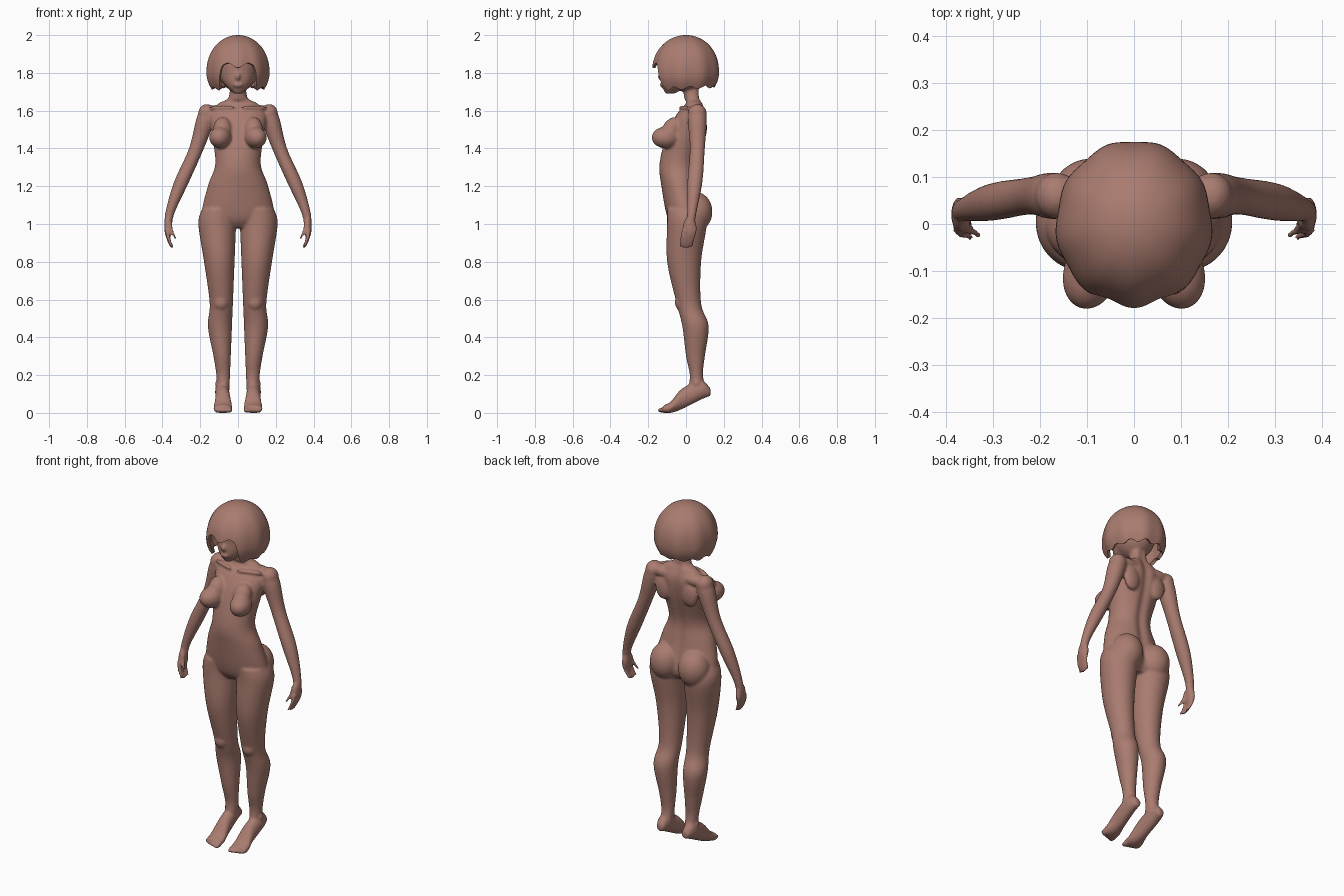
import bpy, bmesh
from math import sin, cos, pi, exp, radians
from mathutils import Matrix, Vector

cube = bpy.data.objects.get("Cube")
if cube:
    bpy.data.objects.remove(cube, do_unlink=True)

clay = bpy.data.materials.new("rosy_clay")
clay.use_nodes = True
clay.diffuse_color = (.4, .2, .16, 1)
clay.node_tree.nodes["Principled BSDF"].inputs["Base Color"].default_value = clay.diffuse_color


def catmull(before, start, end, after, t):
    """Smooth value between start and end."""
    slope = (end - before) / 2
    slope_end = (after - start) / 2
    rise = end - start
    return start + t * (slope + t * (3 * rise - 2 * slope - slope_end
                                     + t * (slope + slope_end - 2 * rise)))


def smooth_rows(rows, steps=6):
    padded = [rows[0], *rows, rows[-1]]
    result = []
    for window in zip(padded, padded[1:], padded[2:], padded[3:]):
        for step in range(steps):
            result.append([catmull(*values, step / steps) for values in zip(*window)])
    return result + [rows[-1]]


def loft(bm, rows, along="z", side=1, sides=32, groove=0):
    """Skin ellipses given as (position, x start, x end, low, high)."""
    rings = []
    for position, x_start, x_end, low, high in smooth_rows(rows):
        ring = []
        for k in range(sides):
            angle = 2 * pi * k / sides
            x = (x_start + x_end + (x_end - x_start) * cos(angle)) / 2
            across = (low + high + (high - low) * sin(angle)) / 2
            if sin(angle) > 0:
                across -= groove * exp(-(x / .025) ** 2)
            point = (side * x, across, position) if along == "z" else (side * x, position, across)
            ring.append(bm.verts.new(point))
        rings.append(ring)
    for ring, following in zip(rings, rings[1:]):
        for k in range(sides):
            bm.faces.new((ring[k - 1], ring[k], following[k], following[k - 1]))
    bm.faces.new(rings[0])
    bm.faces.new(rings[-1])


def limb(bm, rows, side):
    """Round limb given as (z, x, y, radius)."""
    loft(bm, [(z, x - r, x + r, y - r, y + r) for z, x, y, r in rows], side=side, sides=20)


def finger(bm, root, curl, forward, side):
    """Tapered digit hanging from its root and curling towards the body."""
    limb(bm, [(root.z - .03 * joint, root.x - curl * joint ** 2,
               root.y - forward * joint, .012 - .0015 * joint) for joint in range(4)], side)


def blob(bm, centre, radii, side=1, turn=0, tilt=0):
    x, y, z = centre
    matrix = (Matrix.Translation((side * x, y, z)) @ Matrix.Rotation(side * turn, 4, "Z")
              @ Matrix.Rotation(tilt, 4, "X") @ Matrix.Diagonal((*radii, 1)))
    bmesh.ops.create_uvsphere(bm, u_segments=28, v_segments=18, radius=1, matrix=matrix)


def finish(name, bm):
    bmesh.ops.recalc_face_normals(bm, faces=bm.faces)
    mesh = bpy.data.meshes.new(name)
    bm.to_mesh(mesh)
    bm.free()
    mesh.materials.append(clay)
    obj = bpy.data.objects.new(name, mesh)
    bpy.context.collection.objects.link(obj)
    return obj


def apply_and_shade(obj):
    bpy.ops.object.select_all(action="DESELECT")
    bpy.context.view_layer.objects.active = obj
    obj.select_set(True)
    for modifier in list(obj.modifiers):
        bpy.ops.object.modifier_apply(modifier=modifier.name)
    bpy.ops.object.shade_smooth_by_angle(angle=radians(50))


# Torso and neck, then jaw: z, half width, front, back
TORSO = [(.98, .11, -.06, .07), (1.04, .19, -.1, .1), (1.2, .16, -.13, .07),
         (1.32, .12, -.14, .06), (1.48, .14, -.1, .1), (1.58, .15, -.05, .11),
         (1.64, .1, 0, .09), (1.67, .05, -.01, .08), (1.78, .04, -.02, .08)]
JAW = [(1.69, .02, -.11, -.06), (1.74, .07, -.13, .02),
       (1.8, .1, -.13, .1), (1.88, .1, -.12, .12)]
# Leg: z, outer edge, front, back
LEG = [(1.08, .19, -.1, .09), (1, .21, -.1, .11), (.8, .18, -.1, .08),
       (.58, .15, -.05, .08), (.46, .16, -.02, .12), (.3, .13, 0, .1),
       (.2, .115, .02, .09), (.12, .11, .01, .11)]
# Raised heel to ball of foot: y, inner edge, outer edge, sole, instep
FOOT = [(.13, .06, .1, .09, .13), (.08, .05, .12, .07, .17), (-.02, .04, .12, .02, .13),
        (-.08, .03, .13, 0, .06), (-.12, .03, .13, 0, .04)]
# Shoulder to wrist: z, x, radius
ARM = [(1.62, .16, .03), (1.56, .17, .05), (1.4, .22, .04),
       (1.22, .3, .04), (1.06, .36, .025), (.98, .37, .02)]

body = bmesh.new()
loft(body, [(z, -half, half, front, back) for z, half, front, back in TORSO],
     sides=64, groove=.014)
loft(body, [(z, -half, half, front, back) for z, half, front, back in JAW])
# Cranium, nose and mouth
blob(body, (0, 0, 1.83), (.11, .13, .13))
blob(body, (0, -.13, 1.78), (.013, .02, .02))
blob(body, (0, -.13, 1.735), (.025, .01, .01))

for side in (1, -1):
    # The inner edge of the leg drifts outwards towards the ankle
    loft(body, [(z, .05 - .04 * z, outer, front, back) for z, outer, front, back in LEG],
         side=side)
    loft(body, FOOT, along="y", side=side)
    for toe in range(5):
        blob(body, (.045 + .017 * toe, -.125 + .006 * toe, .014),
             (.015 if toe == 0 else .011, .026, .014), side)
    # Knee cap and outer ankle
    blob(body, (.09, -.025, .585), (.04, .034, .045), side)
    blob(body, (.11, .055, .155), (.011, .016, .018), side)

    # The forearm swings gently forwards
    limb(body, [(z, x, .06 - .1 * max(0, 1.35 - z), r) for z, x, r in ARM], side)
    # Shoulder cap, shoulder slope, collar bone and shoulder blade
    blob(body, (.165, .06, 1.585), (.046, .05, .05), side)
    blob(body, (.1, .06, 1.595), (.09, .045, .035), side)
    blob(body, (.085, -.01, 1.615), (.075, .014, .012), side, turn=.35)
    blob(body, (.085, .085, 1.51), (.05, .026, .07), side)
    # Palm, fingers and thumb
    blob(body, (.37, .02, .98), (.02, .037, .06), side)
    for i in range(4):
        middle = i in (1, 2)
        root = Vector((.374, .046 - .019 * i, .96 if middle else .97))
        finger(body, root, .003, .006, side)
    finger(body, Vector((.36, .005, 1.01)), .0036, .01, side)

    # Chest and hip masses
    blob(body, (.093, -.105, 1.458), (.058, .078, .058), side, turn=.25)
    blob(body, (.082, -.075, 1.5), (.05, .05, .07), side, tilt=-.5)
    blob(body, (.092, .05, 1.065), (.088, .09, .105), side)

# Fuse the overlapping masses into one skin
figure = finish("body", body)
remesh = figure.modifiers.new("merge", "REMESH")
remesh.mode = "VOXEL"
remesh.voxel_size = .007
soften = figure.modifiers.new("soften", "SMOOTH")
soften.iterations = 6
apply_and_shade(figure)


# Bobbed hair: shell with a raised fringe and scalloped hem
def hem_height(angle):
    from_front = min(angle, 2 * pi - angle)
    blend = min(max((from_front - radians(30)) / radians(13), 0), 1)
    blend *= blend * (3 - 2 * blend)
    fringe = 1.84 - .012 * cos(from_front * 9)
    lock = 1.71 + .02 * from_front / pi + .008 * cos(from_front * 11)
    return fringe + (lock - fringe) * blend


COLUMNS, ROWS, TOP, WIDEST = 120, 28, 2, 1.8
hair = bmesh.new()
crown = hair.verts.new((0, 0, TOP))
rings = []
for row in range(1, ROWS + 1):
    t = row / ROWS
    ring = []
    for k in range(COLUMNS):
        angle = 2 * pi * k / COLUMNS
        z = TOP - (TOP - hem_height(angle)) * (1 - cos(t * pi / 2)) ** .9
        rise = (z - WIDEST) / (TOP - WIDEST)
        width = (1 - rise ** 2.2) ** .5 if rise > 0 else 1 - .9 * rise ** 2
        # Soft vertical locks deepen towards the hem
        width *= 1 + .018 * t * cos(9 * angle)
        ring.append(hair.verts.new((.166 * width * sin(angle), -.177 * width * cos(angle), z)))
    rings.append(ring)
for k in range(COLUMNS):
    hair.faces.new((crown, rings[0][k - 1], rings[0][k]))
    for ring, lower in zip(rings, rings[1:]):
        hair.faces.new((ring[k - 1], lower[k - 1], lower[k], ring[k]))
bob = finish("hair", hair)
shell = bob.modifiers.new("thickness", "SOLIDIFY")
shell.thickness = .016
apply_and_shade(bob)
